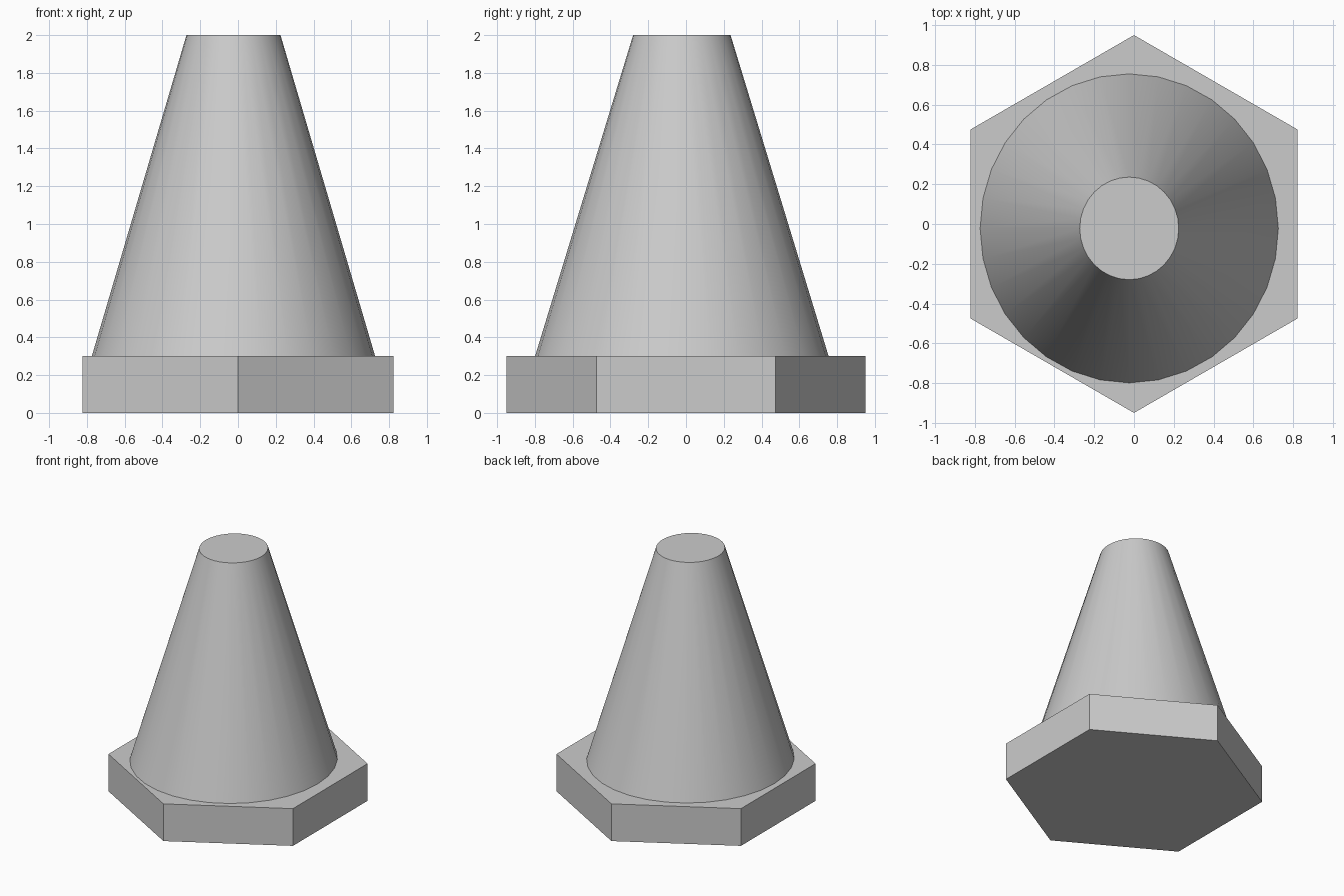
import bpy
import math

cube = bpy.data.objects.get("Cube")
if cube:
    bpy.data.objects.remove(cube, do_unlink=True)

# Single plain grey
grey = bpy.data.materials.new("light_grey")
grey.use_nodes = True
colour = (0.6, 0.6, 0.6, 1)
grey.diffuse_color = colour
grey.node_tree.nodes["Principled BSDF"].inputs["Base Color"].default_value = colour


def frustum(name, sides, r_bottom, r_top, z_bottom, z_top, x=0, y=0, stretch_y=1):
    """Capped prism or cone standing between two heights."""
    bpy.ops.mesh.primitive_cone_add(
        vertices=sides, radius1=r_bottom, radius2=r_top,
        depth=z_top - z_bottom, location=(x, y, (z_bottom + z_top) / 2))
    obj = bpy.context.object
    obj.name = name
    obj.scale.y = stretch_y
    bpy.ops.object.transform_apply(location=False, rotation=False, scale=True)
    obj.data.materials.append(grey)
    return obj


# Hexagonal foot with corners towards front and back
frustum("hexagonal_base", 6, 0.95, 0.95, 0, 0.3)

# Tapered body, slightly off centre and a little deeper than wide
frustum("tapered_cone", 32, 0.75, 0.249, 0.3, 2, -0.024, -0.022, 1.036)
bpy.ops.object.shade_smooth_by_angle(angle=math.radians(30))
